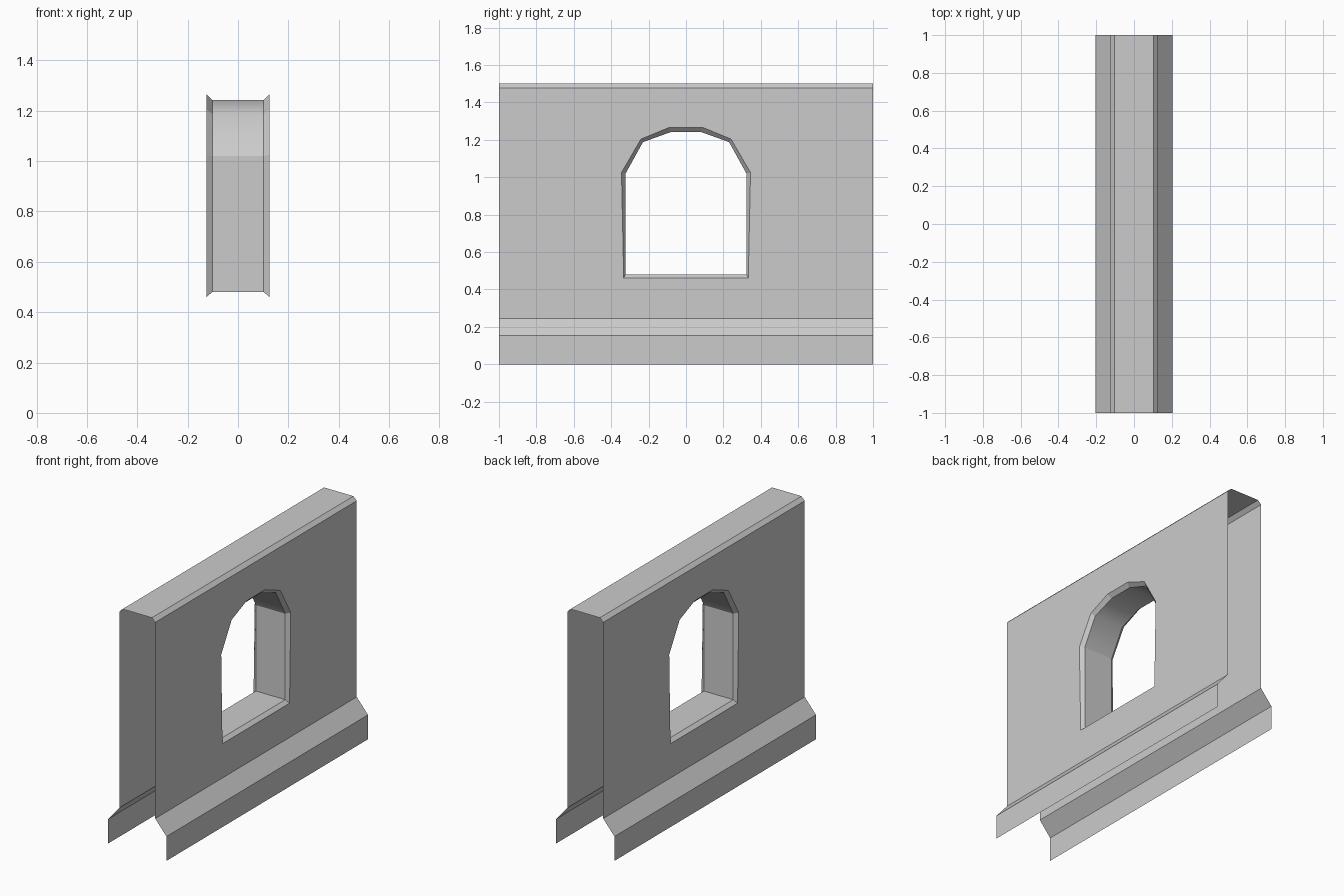
import bpy, bmesh

if "Cube" in bpy.data.objects:
    bpy.data.objects.remove(bpy.data.objects["Cube"])


def finish(name, bm):
    bmesh.ops.remove_doubles(bm, verts=bm.verts, dist=1e-5)
    mesh = bpy.data.meshes.new(name)
    bm.to_mesh(mesh)
    bm.free()
    obj = bpy.data.objects.new(name, mesh)
    bpy.context.collection.objects.link(obj)
    return obj


def loop_edges(bm, verts):
    return [bm.edges.new((verts[i], verts[(i + 1) % len(verts)])) for i in range(len(verts))]


def extrude_profile(bm, profile):
    # sweep an open x-z profile along the wall length
    rows = [[bm.verts.new((x, y, z)) for x, z in profile] for y in (-1, 1)]
    for i in range(len(profile) - 1):
        bm.faces.new((rows[0][i], rows[1][i], rows[1][i + 1], rows[0][i + 1]))


def arch(half):
    # full closed outline from its right half (bottom to top)
    return half + [(-y, z) for y, z in reversed(half)]


inner = arch([(0.323, 0.48), (0.323, 1.02), (0.23, 1.188), (0.08, 1.242)])
outer = arch([(0.333, 0.46), (0.345, 1.025), (0.241, 1.204), (0.09, 1.266)])

# Top cap with chamfered edges
bm = bmesh.new()
extrude_profile(bm, [(0.125, 1.477), (0.102, 1.5), (-0.102, 1.5), (-0.125, 1.477)])
finish("wall_cap", bm)

for side, label in ((1, "right"), (-1, "left")):
    # Flared skirt, open underneath
    bm = bmesh.new()
    profile = [(side * 0.203, 0), (side * 0.203, 0.153), (side * 0.125, 0.245)]
    extrude_profile(bm, profile if side > 0 else profile[::-1])
    finish(label + "_skirt", bm)

    # Wall face with arched opening
    bm = bmesh.new()
    x = side * 0.125
    rim = [bm.verts.new((x, y, z)) for y, z in outer]
    border = [bm.verts.new((x, y, z)) for y, z in
              ((1, 0.245), (1, 1.477), (-1, 1.477), (-1, 0.245))]
    edges = loop_edges(bm, rim) + loop_edges(bm, border)
    bmesh.ops.triangle_fill(bm, edges=edges, use_beauty=True, normal=(side, 0, 0))
    for f in bm.faces:
        f.normal_update()
        if f.normal.x * side < 0:
            f.normal_flip()
    finish(label + "_wall", bm)

# Window reveal: bevelled rims joined by a straight tunnel
bm = bmesh.new()
rings = [[bm.verts.new((x, y, z)) for y, z in outline] for x, outline in
         ((-0.125, outer), (-0.102, inner), (0.102, inner), (0.125, outer))]
n = len(inner)
for r in range(3):
    for i in range(n):
        j = (i + 1) % n
        f = bm.faces.new((rings[r][i], rings[r][j], rings[r + 1][j], rings[r + 1][i]))
        f.normal_update()
        # normals face into the opening
        c = f.calc_center_median()
        if f.normal.y * c.y + f.normal.z * (c.z - 0.86) > 0:
            f.normal_flip()
        # the arched soffit is smooth, everything else flat
        f.smooth = r == 1 and 1 <= i <= 5
for e in bm.edges:
    if not all(f.smooth for f in e.link_faces):
        e.smooth = False
finish("window_reveal", bm)
